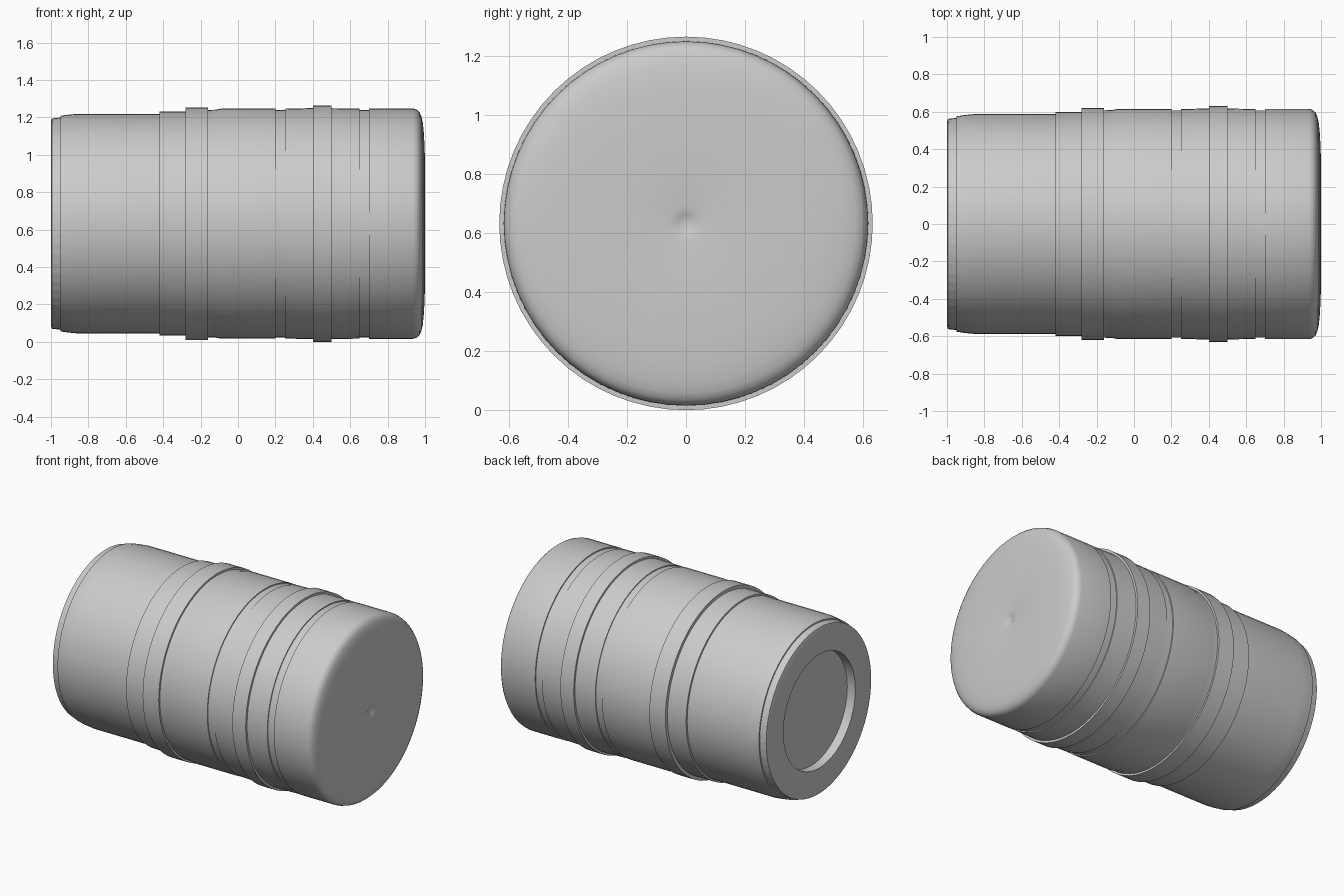
import bpy, bmesh, math

if "Cube" in bpy.data.objects:
    bpy.data.objects.remove(bpy.data.objects["Cube"])

SEGMENTS = 64
AXIS_Z = 0.632


def lathe(name, profile, flat=False):
    """Revolve (x, radius) points around the horizontal axis of the barrel."""
    bm = bmesh.new()
    rings = []
    for x, r in profile:
        if r == 0:
            rings.append([bm.verts.new((x, 0, 0))] * SEGMENTS)
        else:
            rings.append([bm.verts.new((x, r * math.cos(a), r * math.sin(a)))
                          for a in (2 * math.pi * i / SEGMENTS for i in range(SEGMENTS))])
    for a, b in zip(rings, rings[1:]):
        for i in range(SEGMENTS):
            j = (i + 1) % SEGMENTS
            bm.faces.new(list(dict.fromkeys((a[i], a[j], b[j], b[i]))))
    bmesh.ops.recalc_face_normals(bm, faces=bm.faces[:])
    # keep outer faces pointing away from the barrel centre
    if sum(f.normal.dot(f.calc_center_median()) * f.calc_area() for f in bm.faces) < 0:
        bmesh.ops.reverse_faces(bm, faces=bm.faces[:])
    mesh = bpy.data.meshes.new(name)
    bm.to_mesh(mesh)
    bm.free()
    obj = bpy.data.objects.new(name, mesh)
    obj.location.z = AXIS_Z
    bpy.context.collection.objects.link(obj)
    if not flat:
        bpy.ops.object.select_all(action='DESELECT')
        obj.select_set(True)
        bpy.context.view_layer.objects.active = obj
        bpy.ops.object.shade_smooth_by_angle(angle=math.radians(30))
    return obj


# Rear end: recessed floor with a tiny centre dimple, recess wall and flat rim
lathe("rear_plate", [(-0.93, 0), (-0.94, 0.05), (-0.94, 0.385), (-1, 0.385),
                     (-1, 0.545), (-0.995, 0.562)])
# Faceted mounting rim
lathe("rear_rim", [(-0.995, 0.562), (-0.95, 0.567), (-0.95, 0.576)], flat=True)
# Tapered rear barrel with two rising steps
lathe("rear_barrel", [(-0.95, 0.576), (-0.91, 0.582), (-0.86, 0.587), (-0.42, 0.587),
                      (-0.42, 0.599), (-0.28, 0.599), (-0.28, 0.621)])
# Raised collar behind the middle barrel
lathe("rear_collar", [(-0.28, 0.621), (-0.16, 0.621), (-0.16, 0.608)])
# Middle barrel with a shallow groove
lathe("middle_barrel", [(-0.16, 0.608), (-0.12, 0.609), (-0.09, 0.615), (0.20, 0.615),
                        (0.20, 0.608), (0.25, 0.608), (0.25, 0.614), (0.40, 0.618)])
# Raised control ring
lathe("control_ring", [(0.40, 0.618), (0.40, 0.632), (0.50, 0.632), (0.50, 0.617)])
# Front barrel with a second groove
lathe("front_barrel", [(0.50, 0.617), (0.65, 0.615), (0.65, 0.608),
                       (0.70, 0.608), (0.70, 0.616)])
# Rounded front cap with a centre dimple
lathe("front_cap", [(0.70, 0.616), (0.935, 0.616), (0.955, 0.610), (0.97, 0.597),
                    (0.98, 0.575), (0.988, 0.54), (0.994, 0.48), (0.998, 0.40),
                    (1.0, 0.30), (1.0, 0.06), (0.995, 0.03), (0.98, 0)])
